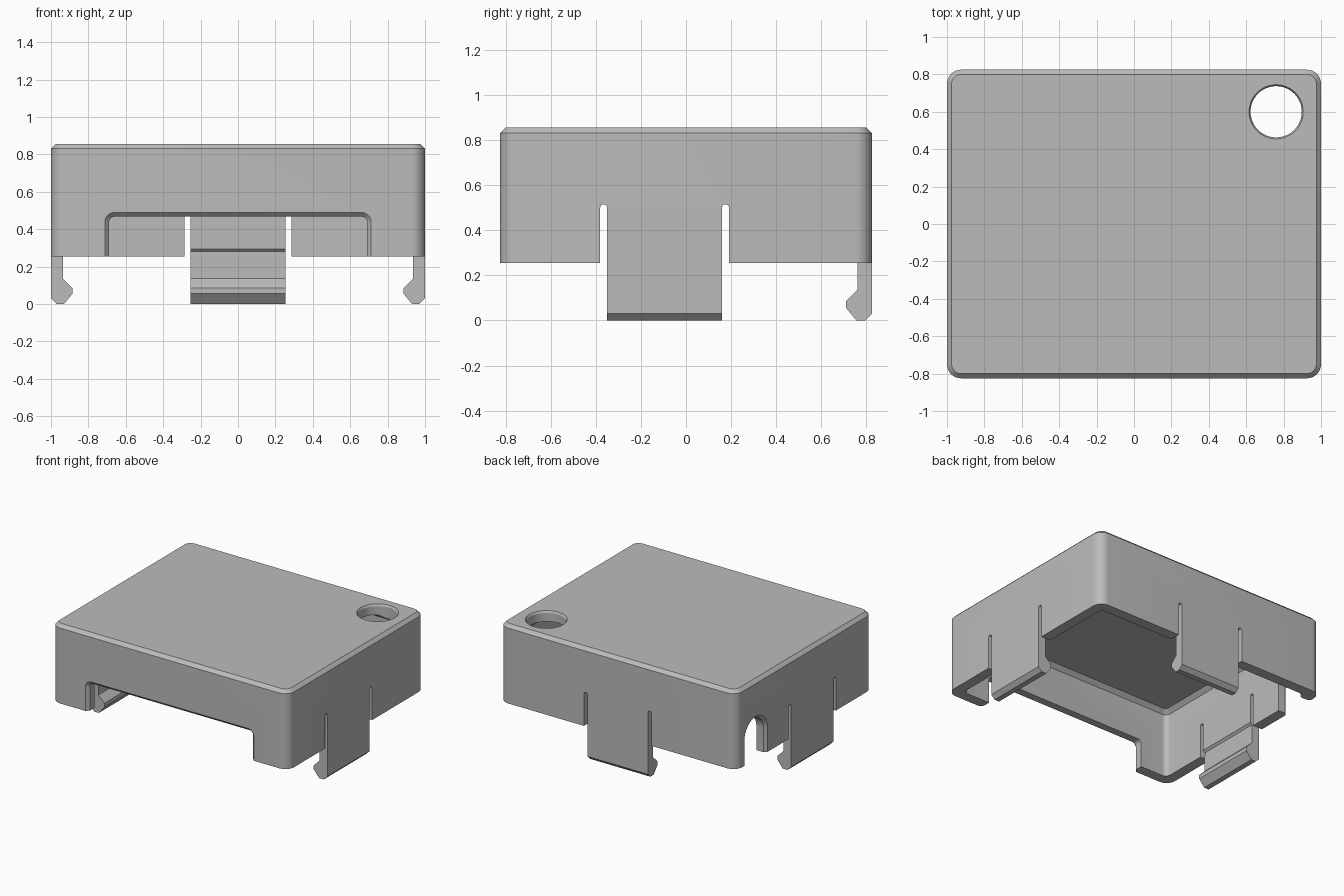
import bpy, bmesh, math
from mathutils import Vector

cube = bpy.data.objects.get("Cube")
if cube:
    bpy.data.objects.remove(cube, do_unlink=True)

HX, HY, RIM, TOP = 1.0, 0.825, 0.255, 0.855
WALL, BEVEL = 0.08, 0.025

grey = bpy.data.materials.new("matte_grey")
grey.use_nodes = True
tint = (0.5, 0.5, 0.5, 1)
grey.diffuse_color = tint
grey.node_tree.nodes["Principled BSDF"].inputs["Base Color"].default_value = tint


def loft(name, rings):
    """Closed solid through rings of equal point count."""
    bm = bmesh.new()
    loops = [[bm.verts.new(p) for p in ring] for ring in rings]
    n = len(loops[0])
    for a, b in zip(loops, loops[1:]):
        for i in range(n):
            j = (i + 1) % n
            bm.faces.new((a[i], a[j], b[j], b[i]))
    bm.faces.new(loops[0][::-1])
    bm.faces.new(loops[-1])
    bmesh.ops.recalc_face_normals(bm, faces=bm.faces)
    mesh = bpy.data.meshes.new(name)
    bm.to_mesh(mesh)
    bm.free()
    ob = bpy.data.objects.new(name, mesh)
    mesh.materials.append(grey)
    bpy.context.collection.objects.link(ob)
    return ob


def arc(cx, cy, r, start, sweep, steps=8):
    return [(cx + r * math.cos(start + sweep * i / steps),
             cy + r * math.sin(start + sweep * i / steps)) for i in range(steps + 1)]


def rounded_ring(inset, r, z):
    x, y, q = HX - inset - r, HY - inset - r, math.pi / 2
    pts = []
    for k, (sx, sy) in enumerate(((1, 1), (-1, 1), (-1, -1), (1, -1))):
        pts += arc(sx * x, sy * y, r, k * q, q)
    return [Vector((px, py, z)) for px, py in pts]


def arch(u, half, top, r, bottom=-0.1):
    """Opening outline with rounded upper corners."""
    q, gap = math.pi / 2, 1e-4
    s = half - r + gap
    return ([(u + half + gap, bottom)] + arc(u + s, top - r, r, 0, q)
            + arc(u - s, top - r, r, q, q) + [(u - half - gap, bottom)])


# Wall frames: u along the wall, d inward from its outer face
WALLS = {
    "front": lambda u, d, z: Vector((u, d - HY, z)),
    "back": lambda u, d, z: Vector((u, HY - d, z)),
    "left": lambda u, d, z: Vector((HX - d, u, z)),
    "right": lambda u, d, z: Vector((d - HX, u, z)),
}


def apply(target, tool, operation):
    mod = target.modifiers.new(operation, "BOOLEAN")
    mod.operation, mod.solver, mod.object = operation, "EXACT", tool
    bpy.context.view_layer.objects.active = target
    bpy.ops.object.modifier_apply(modifier=mod.name)
    bpy.data.objects.remove(tool, do_unlink=True)


def cut_notch(side, u, half, top, r, chamfer):
    put = WALLS[side]
    rings = []
    for d, grow in ((-chamfer, 2 * chamfer), (chamfer, 0), (0.2, 0)):
        outline = arch(u, half + grow, top + grow, r + grow)
        rings.append([put(a, d, z) for a, z in outline])
    apply(cover, loft("notch_cutter", rings), "DIFFERENCE")


def extrude_profile(name, side, u0, u1, profile):
    put = WALLS[side]
    return loft(name, [[put(u, d, z) for d, z in profile] for u in (u0, u1)])


# Hollow cover with bevelled lid
cover = loft("cover", [rounded_ring(0, 0.075, RIM),
                       rounded_ring(0, 0.075, TOP - BEVEL),
                       rounded_ring(BEVEL, 0.05, TOP)])
ceiling = TOP - WALL
cavity = loft("cavity_cutter", [rounded_ring(WALL, 0.04, 0.1),
                                rounded_ring(WALL, 0.04, ceiling - 0.03),
                                rounded_ring(WALL + 0.03, 0.02, ceiling)])
apply(cover, cavity, "DIFFERENCE")

# Round lid hole with a slight countersink
hole = [[Vector((x, y, z)) for x, y in arc(0.76, 0.6, r, 0, math.tau * 47 / 48, 47)]
        for r, z in ((0.137, 0.6), (0.137, TOP - 0.015), (0.145, TOP), (0.145, TOP + 0.1))]
apply(cover, loft("hole_cutter", hole), "DIFFERENCE")

# Wide front opening and arched cable opening
cut_notch("front", 0, 0.69, 0.467, 0.03, 0.022)
cut_notch("right", 0.585, 0.12, 0.56, 0.12, 0.02)

# Snap clips: slots either side, thinned root and hooked tab
HALF, SLOT, THICK = 0.255, 0.015, 0.065
ROOT = [(THICK, 0.1), (THICK, 0.28), (0.085, 0.3), (0.2, 0.3), (0.2, 0.1)]
HOOK = [(0, RIM), (0, 0.03), (0.03, 0), (0.07, 0), (0.115, 0.055),
        (0.115, 0.085), (THICK, 0.135), (THICK, RIM)]
for side, u in (("back", 0), ("left", -0.095), ("right", -0.095)):
    for s in (-1, 1):
        cut_notch(side, u + s * (HALF + SLOT), SLOT, 0.515, SLOT, 0)
    root = extrude_profile("root_cutter", side, u - HALF - SLOT, u + HALF + SLOT, ROOT)
    apply(cover, root, "DIFFERENCE")
    tab = extrude_profile(side + "_clip", side, u - HALF, u + HALF, HOOK)
    apply(cover, tab, "UNION")

# Smooth rounded corners, crisp edges
bpy.ops.object.select_all(action="DESELECT")
cover.select_set(True)
bpy.context.view_layer.objects.active = cover
bpy.ops.object.shade_smooth_by_angle(angle=math.radians(25))
